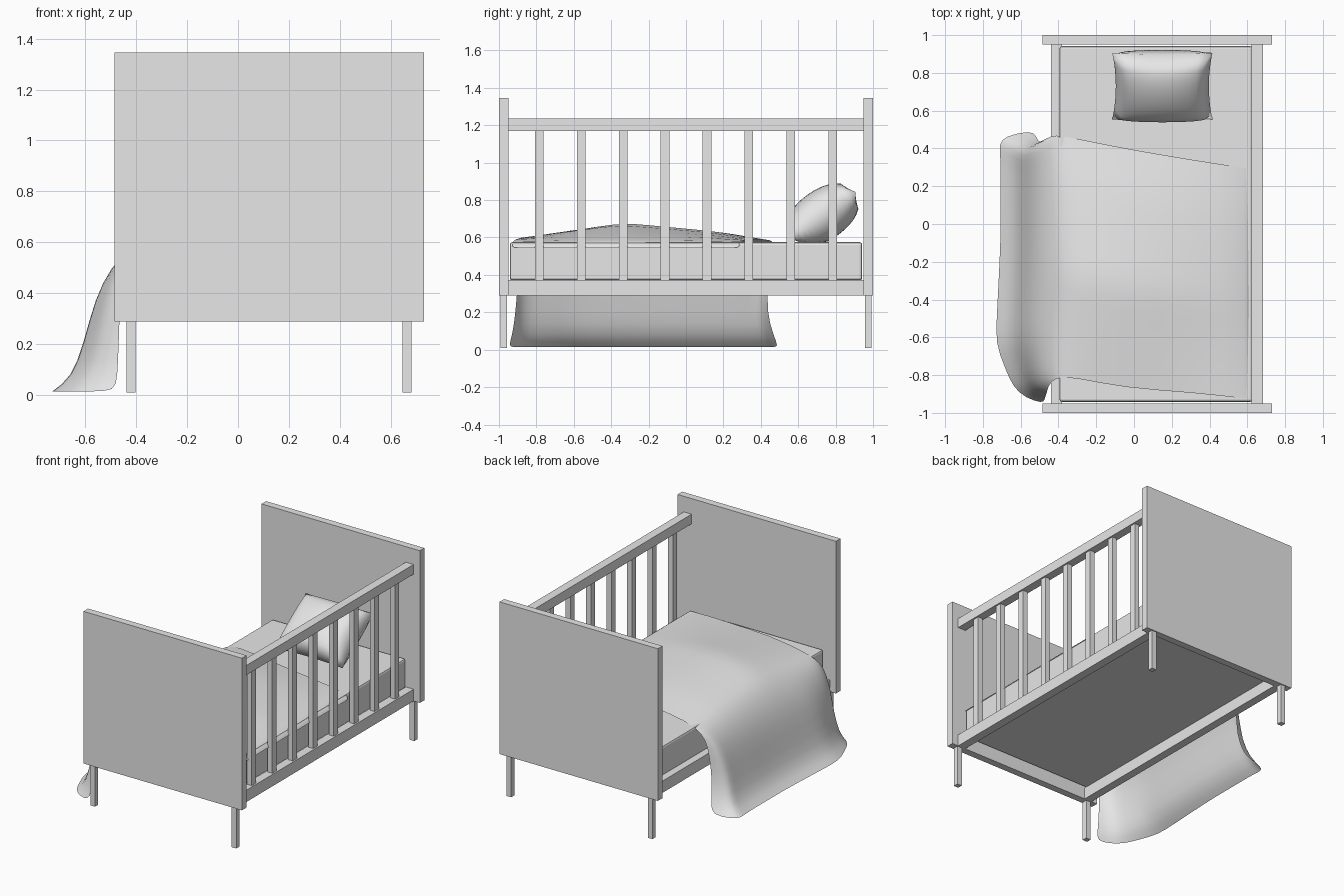
import bpy
import bmesh
import math
from mathutils import Matrix, Vector

cube = bpy.data.objects.get("Cube")
if cube:
    bpy.data.objects.remove(cube, do_unlink=True)

grey = bpy.data.materials.new("plain grey")
grey.use_nodes = True
grey.diffuse_color = (0.8, 0.8, 0.8, 1)
grey.node_tree.nodes["Principled BSDF"].inputs["Base Color"].default_value = grey.diffuse_color


def make_object(name, bm, smooth=False):
    mesh = bpy.data.meshes.new(name)
    bm.to_mesh(mesh)
    bm.free()
    for p in mesh.polygons:
        p.use_smooth = smooth
    mesh.materials.append(grey)
    obj = bpy.data.objects.new(name, mesh)
    bpy.context.collection.objects.link(obj)
    return obj


def box(name, x, y, z, bevel=0):
    """Box from (min, max) pairs on each axis."""
    bm = bmesh.new()
    bmesh.ops.create_cube(bm, size=1)
    for v in bm.verts:
        v.co = Vector([(a + b) / 2 + c * (b - a) for (a, b), c in zip((x, y, z), v.co)])
    obj = make_object(name, bm)
    if bevel:
        mod = obj.modifiers.new("Bevel", "BEVEL")
        mod.width = bevel
        mod.segments = 2
    return obj


# Head and foot boards with their legs
for end, s in (("foot", -1), ("head", 1)):
    box(end + "_board", (-0.485, 0.73), sorted((s * 0.95, s)), (0.29, 1.345))
    for side, x in (("right", -0.42), ("left", 0.664)):
        box(f"{end}_{side}_leg", (x - 0.018, x + 0.018),
            sorted((s * 0.957, s * 0.993)), (0.01, 0.29))

# Rails: low on both sides, high on the closed side
LEFT = (0.622, 0.682)
box("right_lower_rail", (-0.44, -0.382), (-0.95, 0.95), (0.29, 0.372))
box("left_lower_rail", LEFT, (-0.95, 0.95), (0.29, 0.372))
box("left_upper_rail", LEFT, (-0.95, 0.95), (1.17, 1.237))

# Upright bars
for i in range(8):
    y = -0.785 + i * 0.2243
    box(f"bar_{i + 1}", (0.635, 0.671), (y - 0.023, y + 0.023), (0.372, 1.17))

# Mattress
box("mattress", (-0.395, 0.628), (-0.942, 0.942), (0.37, 0.575), 0.014)


# Blanket: one cross-section swept along the bed, with a flared hanging side
def lerp(table, t):
    for (a, p), (b, q) in zip(table, table[1:]):
        if t <= b:
            return p + (q - p) * (t - a) / (b - a)
    return table[-1][1]


# Each station: x, z, front y, back y
section = [
    (0.645, 0.545, -0.93, 0.285), (0.635, 0.583, -0.93, 0.29),
    (0.3, 0.59, -0.89, 0.34), (-0.05, 0.59, -0.87, 0.40),
    (-0.32, 0.588, -0.81, 0.455), (-0.42, 0.565, -0.81, 0.475),
    (-0.5, 0.5, -0.86, 0.45), (-0.56, 0.38, -0.9, 0.44),
    (-0.605, 0.2, -0.91, 0.43), (-0.65, 0.07, -0.93, 0.47),
    (-0.725, 0.015, -0.95, 0.495),
]
rise = [(0, 0.012), (0.42, 0.1), (0.8, 0.05), (1, 0)]
flare = [(0, 0.12), (0.02, 0.45), (0.06, 0.7), (0.22, 1.03), (0.6, 0.93),
         (0.9, 0.93), (0.95, 0.97), (0.98, 0.85), (1, 0.35)]
steps = [0, 0.02, 0.06, 0.14, 0.22, 0.32, 0.42, 0.52, 0.62, 0.72, 0.82, 0.9, 0.95, 0.98, 1]

bm = bmesh.new()
rows = []
for t in steps:
    row = []
    for x, z, y0, y1 in section:
        if x < -0.42:
            x = -0.45 + (x + 0.45) * lerp(flare, t)
        else:
            across = max(0, min(1, (0.635 - x) / 0.6, (x + 0.5) / 0.25))
            z += lerp(rise, t) * across
        row.append(bm.verts.new((x, y0 + (y1 - y0) * t, z)))
    rows.append(row)
for r, s in zip(rows, rows[1:]):
    for i in range(len(r) - 1):
        bm.faces.new((r[i], s[i], s[i + 1], r[i + 1]))
bmesh.ops.recalc_face_normals(bm, faces=bm.faces[:])
blanket = make_object("blanket", bm, True)
sub = blanket.modifiers.new("Smooth", "SUBSURF")
sub.levels = sub.render_levels = 1

# Pillow: two puffed sheets joined at a pinched seam, leaning on the head board
N = 14
bm = bmesh.new()
for side in (-1, 1):
    bmesh.ops.create_grid(bm, x_segments=N, y_segments=N, size=1,
                          matrix=Matrix.Translation((0, 0, side)))
lean = Matrix.Translation((0.15, 0.73, 0.72)) @ Matrix.Rotation(math.radians(35), 4, "X")
for v in bm.verts:
    u, w, side = v.co
    puff = max(0, (1 - u * u) * (1 - w * w)) ** 0.36
    v.co = lean @ Vector((0.265 * u * (1 - 0.07 * (1 - w * w)),
                          0.215 * w * (1 - 0.05 * (1 - u * u)),
                          0.135 * side * puff))
    v.co.z = max(v.co.z, 0.572)
    v.co.y = min(v.co.y, 0.935)
bmesh.ops.remove_doubles(bm, verts=bm.verts[:], dist=0.0005)
bmesh.ops.recalc_face_normals(bm, faces=bm.faces[:])
make_object("pillow", bm, True)
